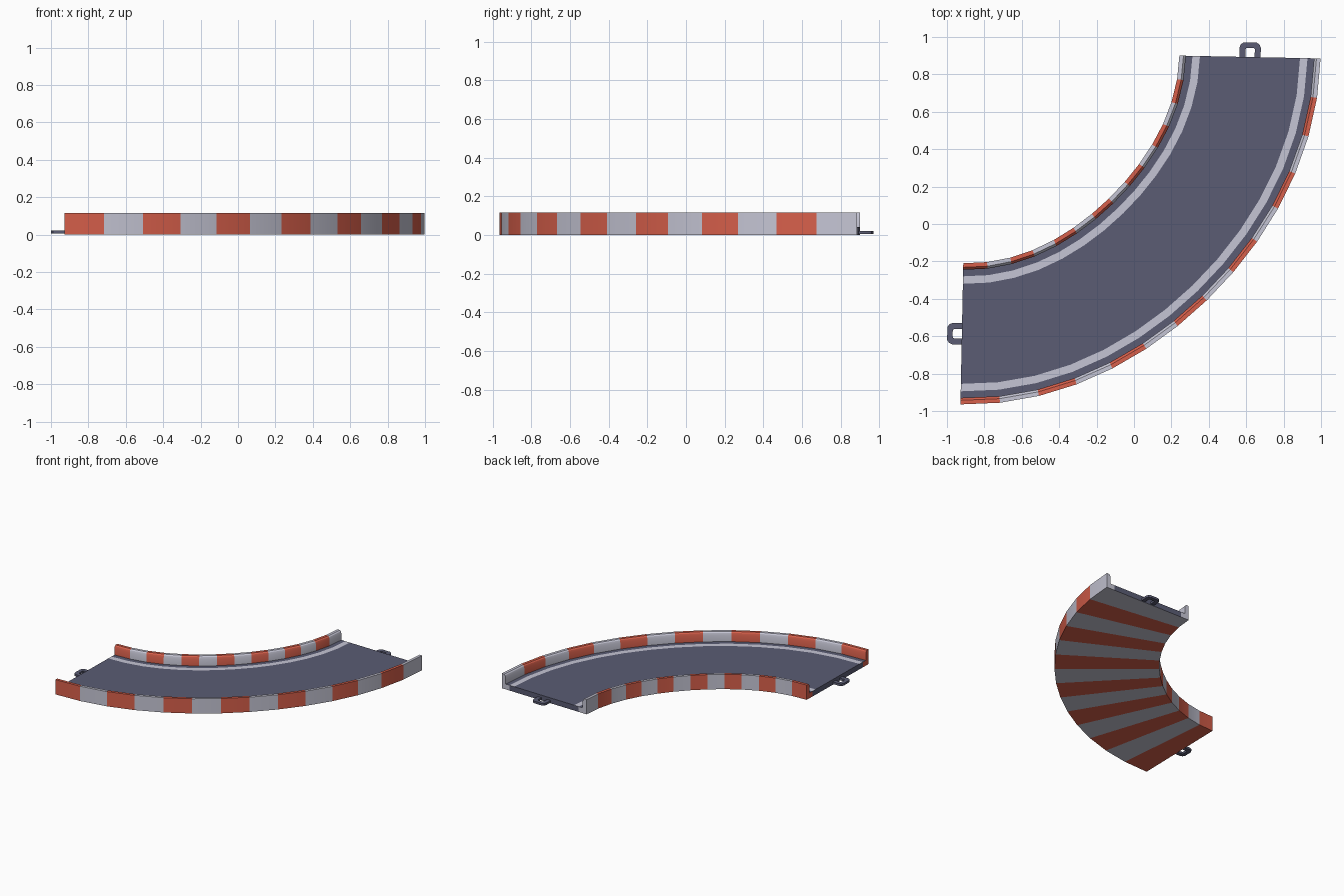
import bpy, bmesh, math
from mathutils import Vector

if "Cube" in bpy.data.objects:
    bpy.data.objects.remove(bpy.data.objects["Cube"])

def material(name, rgb):
    m = bpy.data.materials.new(name)
    m.diffuse_color = (*rgb, 1)
    m.use_nodes = True
    m.node_tree.nodes["Principled BSDF"].inputs["Base Color"].default_value = m.diffuse_color
    return m

ROAD = material("slate_road", (0.103, 0.107, 0.172))
WHITE = material("pale_grey", (0.56, 0.56, 0.66))
RED = material("kerb_red", (0.68, 0.115, 0.07))

CX, CY = -0.89, 0.923        # bend centre
R, W, N = 1.888, 0.755, 14   # outer radius, track width, segments
TILT = math.radians(1.15)
H, Z = 0.117, 0.042          # wall height, road height

def place(t, d, z):
    """Point at fraction t round the bend, d inward from the outer edge."""
    a = math.radians(-90) - TILT + t * math.pi / 2
    r = R - 0.042 * math.sin(2 * (a + math.pi / 2)) ** 2 - d
    return Vector((CX + r * math.cos(a), CY + r * math.sin(a), z))

def finish(name, bm, mats):
    bmesh.ops.recalc_face_normals(bm, faces=bm.faces)
    me = bpy.data.meshes.new(name)
    bm.to_mesh(me)
    bm.free()
    for m in mats:
        me.materials.append(m)
    ob = bpy.data.objects.new(name, me)
    bpy.context.collection.objects.link(ob)
    bpy.ops.object.select_all(action='DESELECT')
    ob.select_set(True)
    bpy.context.view_layer.objects.active = ob
    bpy.ops.object.shade_smooth_by_angle(angle=math.radians(25))
    return ob

# Half cross-section: wall, dark gutter, painted line; mirrored for the inner side
half = [(0.07, 0), (0, 0), (0, H), (0.022, H), (0.03, H - 0.008),
        (0.035, H - 0.025), (0.035, Z), (0.07, Z), (0.11, Z)]
profile = half + [(W - d, z) for d, z in reversed(half)]
K, P = len(half), len(profile)

# Curved track: sweep the profile, stripes alternate per segment
bm = bmesh.new()
rings = [[bm.verts.new(place(i / N, d, z)) for d, z in profile] for i in range(N + 1)]
for i in range(N):
    stripe = 2 if i % 2 == 0 else 1
    for j in range(P):
        k = (j + 1) % P
        f = bm.faces.new((rings[i][j], rings[i][k], rings[i + 1][k], rings[i + 1][j]))
        side = min(j, P - 2 - j) if j < P - 1 else 0
        if side == 7:
            f.material_index = 1          # painted line
        elif side in (6, 8):
            f.material_index = 0          # road surface
        else:
            f.material_index = stripe     # walls and underside
# End caps: two wall feet and the road between them
for ring, stripe in ((rings[0], 2), (rings[-1], 1)):
    bm.faces.new(ring[:K - 1]).material_index = stripe
    bm.faces.new(ring[K + 1:]).material_index = stripe
    bm.faces.new([ring[0]] + ring[K - 2:K + 2] + [ring[-1]]).material_index = 0
finish("curved_track", bm, [ROAD, WHITE, RED])

# Connector loops: flat U-shaped hooks on both ends
outer = [(0.057, -0.01), (0.057, 0.05), (0.05, 0.068), (0.034, 0.078)]
inner = [(0.025, -0.01), (0.025, 0.042), (0.021, 0.047), (0.014, 0.049)]
mirror = lambda pts: pts + [(-u, v) for u, v in reversed(pts)]
for name, t, s in (("left_connector", 0, -1), ("back_connector", 1, 1)):
    base = place(t, W / 2, 0)
    radial = (place(t, 0, 0) - base).normalized()
    out = Vector((-radial.y, radial.x, 0)) * s
    bm = bmesh.new()
    loops = [[[bm.verts.new(base + radial * u + out * v + Vector((0, 0, z)))
               for u, v in mirror(pts)] for pts in (outer, inner)] for z in (0.005, 0.022)]
    (lo, li), (to, ti) = loops
    n = len(lo)
    for a, b in ((lo, li), (li, ti), (ti, to), (to, lo)):
        for j in range(n - 1):
            bm.faces.new((a[j], a[j + 1], b[j + 1], b[j]))
    for j in (0, n - 1):
        bm.faces.new((lo[j], li[j], ti[j], to[j]))
    finish(name, bm, [ROAD])
